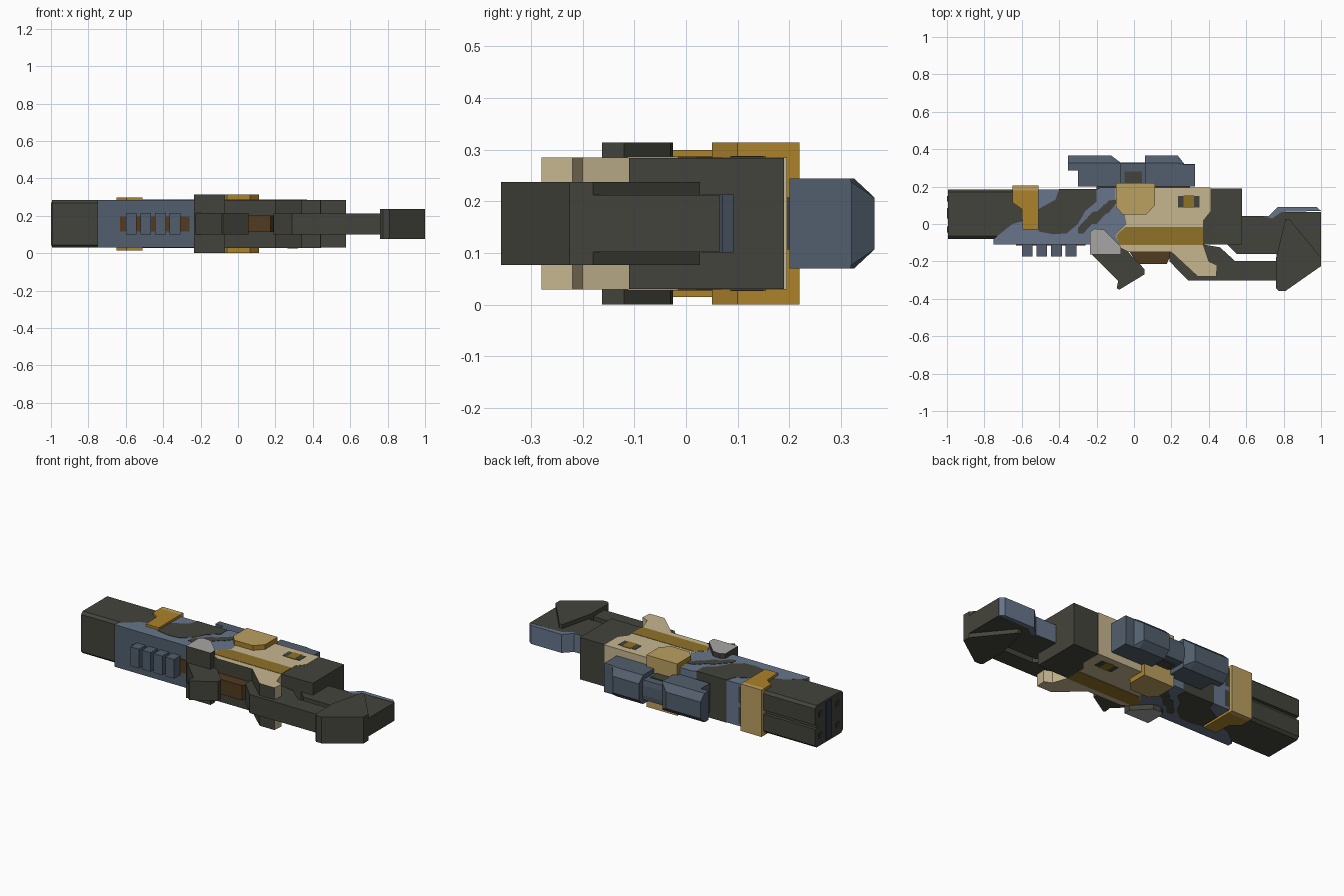
import bpy, bmesh
from mathutils import Vector

ZC = 0.157  # mid plane: the gun lies on its side, mirrored about this height


def mat(name, rgb):
    m = bpy.data.materials.new(name)
    lin = [((c / 255 + 0.055) / 1.055) ** 2.4 for c in rgb]
    m.diffuse_color = (*lin, 1)
    return m


DARK = mat("charcoal", (68, 68, 60))
BLUE = mat("steel_blue", (103, 117, 139))
SLATE = mat("slate", (82, 95, 109))
NAVY = mat("dark_slate", (50, 58, 70))
TAN = mat("sand", (198, 182, 144))
GOLD = mat("gold", (172, 130, 42))
PALE = mat("pale_gold", (187, 160, 96))
STRIPE = mat("ochre", (144, 114, 41))
GREY = mat("light_grey", (167, 166, 165))
BROWN = mat("brown", (82, 59, 33))


def finish(name, bm, mats, rule=None):
    bmesh.ops.recalc_face_normals(bm, faces=bm.faces)
    bm.normal_update()
    if rule:
        for f in bm.faces:
            f.material_index = rule(f.normal)
    me = bpy.data.meshes.new(name)
    bm.to_mesh(me)
    bm.free()
    for m in mats:
        me.materials.append(m)
    ob = bpy.data.objects.new(name, me)
    bpy.context.collection.objects.link(ob)
    return ob


def prism(name, pts, half, mats, rule=None):
    """Side profile (x, y) extruded evenly about the mid plane."""
    bm = bmesh.new()
    f = bm.faces.new([bm.verts.new((x, y, ZC - half)) for x, y in pts])
    r = bmesh.ops.extrude_face_region(bm, geom=[f])
    vs = [v for v in r["geom"] if isinstance(v, bmesh.types.BMVert)]
    bmesh.ops.translate(bm, verts=vs, vec=(0, 0, 2 * half))
    return finish(name, bm, mats, rule)


def block(name, x0, x1, y0, y1, half, m):
    return prism(name, [(x0, y0), (x1, y0), (x1, y1), (x0, y1)], half, [m])


def loft(name, sections, mats, rule=None):
    """Join (x, [(y, z offset)...]) cross-sections along x."""
    bm = bmesh.new()
    rings = [[bm.verts.new((x, y, ZC + z)) for y, z in s] for x, s in sections]
    for a, b in zip(rings, rings[1:]):
        for i in range(len(a)):
            j = (i + 1) % len(a)
            bm.faces.new((a[i], a[j], b[j], b[i]))
    bm.faces.new(rings[0])
    bm.faces.new(rings[-1])
    return finish(name, bm, mats, rule)


def sides(n):      # 0 on the two flat sides, 1 on the edges
    return 0 if abs(n.z) > 0.5 else 1


def under(n):      # 1 on faces looking to -y
    return 1 if n.y < -0.4 else 0


def upper(n):      # 1 on faces looking to +y
    return 1 if n.y > 0.4 else 0


# Barrel shroud with chamfered edges and a groove along its top
sec = [(-0.08, -0.112), (-0.065, -0.127), (0.17, -0.127), (0.185, -0.112),
       (0.185, -0.012), (0.165, -0.012), (0.165, 0.012), (0.185, 0.012),
       (0.185, 0.112), (0.17, 0.127), (-0.065, 0.127), (-0.08, 0.112)]
loft("barrel_shroud", [(-0.995, sec), (-0.48, sec)], [DARK])
block("muzzle_strip", -1.0, -0.99, 0.03, 0.085, 0.115, NAVY)
for y in (-0.03, 0.135):
    for s in (-1, 1):
        ob = block("muzzle_port", -0.999, -0.99, y - 0.016, y + 0.016, 0.016, NAVY)
        ob.location.z = s * 0.065

# Blue forend, with dark camouflage patches
prism("forend", [(-0.75, -0.11), (-0.75, -0.08), (-0.65, 0.0), (-0.58, 0.02),
                 (-0.51, 0.185), (-0.2, 0.185), (-0.18, 0.195), (-0.04, 0.195), (-0.04, -0.11)],
      0.1275, [BLUE, SLATE], under)
prism("forend_dark_patch", [(-0.51, -0.04), (-0.43, -0.055), (-0.36, -0.05), (-0.3, 0.0),
                            (-0.26, 0.07), (-0.2, 0.12), (-0.2, 0.186), (-0.4, 0.186),
                            (-0.42, 0.13), (-0.51, 0.08)], 0.1295, [DARK])
for x, y, l in ((-0.3, -0.05, 0.1), (-0.23, 0.0, 0.09), (-0.17, 0.055, 0.055)):
    prism("forend_slash", [(x, y), (x + 0.03, y), (x + l + 0.02, y + l), (x + l + 0.02, y + l + 0.02),
                           (x + l - 0.02, y + l + 0.015), (x, y + 0.03)], 0.1295, [DARK])
block("forend_underside_strip", -0.63, -0.26, -0.116, -0.1, 0.04, BROWN)
for i in range(4):
    x = -0.6 + i * 0.078
    block("forend_rib", x, x + 0.058, -0.173, -0.1, 0.058, SLATE)

# Gold band around the barrel
prism("barrel_band", [(-0.65, 0.18), (-0.51, 0.18), (-0.51, -0.03), (-0.595, -0.03),
                      (-0.6, 0.08), (-0.65, 0.115)], 0.142, [GOLD])
block("barrel_band_top", -0.65, -0.51, 0.178, 0.206, 0.142, PALE)

# Sand receiver, with ochre stripe and rear leg
prism("receiver", [(-0.1, 0.195), (-0.1, 0.1), (-0.05, 0.05), (-0.04, 0.0), (-0.1, -0.06),
                   (-0.07, -0.13), (-0.03, -0.15), (0.2, -0.15), (0.34, -0.28), (0.44, -0.28),
                   (0.445, -0.22), (0.4, -0.2), (0.37, -0.11), (0.37, 0.02), (0.41, 0.07),
                   (0.41, 0.195)], 0.128, [TAN, DARK], under)
prism("receiver_stripe", [(-0.095, -0.06), (-0.045, -0.015), (0.37, -0.015), (0.37, -0.112),
                          (-0.08, -0.112)], 0.13, [STRIPE])
for x in (0.235, 0.32):
    block("port_slot", x, x + 0.03, 0.088, 0.15, 0.13, DARK)
block("port_cover", 0.265, 0.32, 0.085, 0.155, 0.131, STRIPE)
prism("side_plate", [(-0.095, 0.22), (0.112, 0.22), (0.112, 0.1), (0.065, 0.05),
                     (-0.06, 0.05), (-0.095, 0.09)], 0.157, [PALE, GOLD],
      lambda n: 0 if abs(n.z) > 0.5 or n.y > 0.5 else 1)
block("rear_receiver", 0.36, 0.578, -0.11, 0.19, 0.127, DARK)

# Grip, trigger housing and lower bar
prism("grip_guard", [(-0.235, -0.163), (-0.235, -0.04), (-0.21, -0.025), (-0.16, -0.03),
                     (-0.07, -0.12), (-0.07, -0.163)], 0.157, [GREY, DARK], sides)
prism("grip", [(-0.23, -0.16), (-0.15, -0.08), (-0.06, -0.12), (0.055, -0.24), (0.055, -0.27),
               (-0.08, -0.352), (-0.092, -0.342), (-0.085, -0.305)], 0.058, [DARK])
prism("trigger_housing", [(-0.03, -0.14), (0.21, -0.14), (0.175, -0.213), (0.02, -0.213)],
      0.045, [BROWN])
prism("lower_bar", [(0.19, -0.14), (0.19, -0.2), (0.29, -0.303), (0.77, -0.303), (0.77, -0.198),
                    (0.54, -0.198), (0.46, -0.125), (0.37, -0.11)], 0.056, [DARK])

# Stock and butt
prism("stock", [(0.57, 0.042), (0.72, 0.042), (0.76, 0.065), (1.0, 0.065), (1.0, -0.22),
                (0.8, -0.22), (0.76, -0.16), (0.55, -0.16), (0.5, -0.11), (0.57, -0.1)],
      0.055, [DARK, BLUE], upper)
prism("stock_top_strip", [(0.68, 0.042), (0.72, 0.042), (0.77, 0.092), (0.975, 0.092),
                          (1.0, 0.07), (0.79, 0.065), (0.74, 0.03)], 0.056, [BLUE])
prism("butt_pad", [(0.76, -0.345), (0.775, -0.358), (0.81, -0.358), (1.0, -0.225), (1.0, -0.18),
                   (0.83, 0.027), (0.81, 0.027), (0.76, -0.18)], 0.08, [DARK])


# Scope: two chamfered housings and a narrow bridge
def housing(y0, y1, top=0.05, w=0.0875):
    ym = min(0.325, y1 - 0.002)
    return [(y0, -w), (ym, -w), (y1, -top), (y1, top), (ym, w), (y0, w)]


loft("scope_hood", [(-0.352, housing(0.285, 0.365)), (-0.28, housing(0.285, 0.365))], [SLATE])
loft("scope_front", [(-0.3, housing(0.2, 0.365)), (-0.12, housing(0.2, 0.365)),
                     (-0.07, housing(0.2, 0.327, 0.08))], [SLATE])
loft("scope_rear", [(0.06, housing(0.2, 0.365)), (0.235, housing(0.2, 0.365)),
                    (0.27, housing(0.2, 0.32, 0.08)), (0.325, housing(0.2, 0.32, 0.08))], [SLATE])
loft("scope_bridge", [(-0.08, housing(0.2, 0.33, 0.03, 0.06)), (0.07, housing(0.2, 0.33, 0.03, 0.06))],
     [SLATE])
block("scope_mount", -0.05, 0.042, 0.19, 0.28, 0.065, DARK)
block("scope_rail", -0.2, 0.3, 0.185, 0.205, 0.05, DARK)
